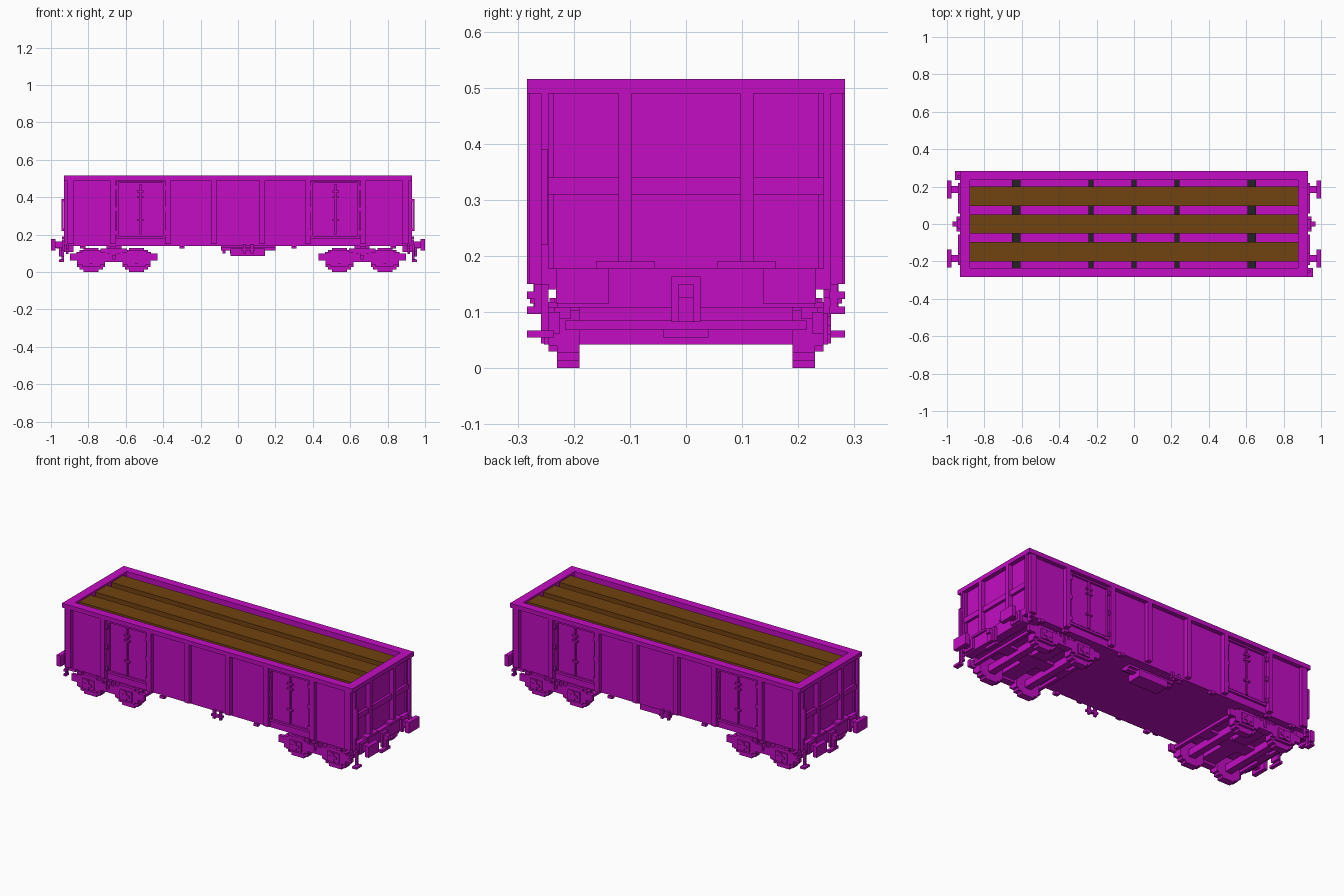
import bpy, bmesh

if "Cube" in bpy.data.objects:
    bpy.data.objects.remove(bpy.data.objects["Cube"])


def material(name, rgb):
    m = bpy.data.materials.new(name)
    m.use_nodes = True
    m.diffuse_color = (*rgb, 1)
    m.node_tree.nodes["Principled BSDF"].inputs["Base Color"].default_value = (*rgb, 1)
    return m


MAGENTA = material("magenta paint", (0.54, 0.004, 0.54))
BROWN = material("brown timber", (0.165, 0.055, 0.005))
DARK = material("dark bearer", (0.016, 0.016, 0.016))

# Ways to repeat a part, as sign pairs for x and y
ONCE = [(1, 1)]
ENDS = [(1, 1), (-1, 1)]
SIDES = [(1, 1), (1, -1)]
TURNED = [(1, 1), (-1, -1)]
CORNERS = ENDS + [(1, -1), (-1, -1)]


def part(name, boxes, copies=ONCE, mat=MAGENTA):
    """One object made of boxes, each given as ((x0, x1), (y0, y1), (z0, z1))."""
    bm = bmesh.new()
    for sx, sy in copies:
        for (x0, x1), (y0, y1), (z0, z1) in boxes:
            cube = bmesh.ops.create_cube(bm, size=1)
            for v in cube["verts"]:
                v.co = (sx * ((x0 + x1) / 2 + v.co.x * (x1 - x0)),
                        sy * ((y0 + y1) / 2 + v.co.y * (y1 - y0)),
                        (z0 + z1) / 2 + v.co.z * (z1 - z0))
    bmesh.ops.recalc_face_normals(bm, faces=bm.faces)
    mesh = bpy.data.meshes.new(name)
    bm.to_mesh(mesh)
    bm.free()
    mesh.materials.append(mat)
    obj = bpy.data.objects.new(name, mesh)
    bpy.context.collection.objects.link(obj)
    return obj


def around(c, half):
    return (c - half, c + half)


# Main dimensions
L, W, TOP = 0.93, 0.283, 0.515          # outer rim
WL, WW = 0.905, 0.258                   # wall faces
IL, IW = 0.878, 0.235                   # inner opening
FLOOR, RIM = 0.14, 0.49

# Body shell
part("floor", [((-WL, WL), (-WW, WW), (FLOOR, 0.165))])
part("side_walls", [((-WL, WL), (IW, WW), (FLOOR, RIM))], SIDES)
part("end_walls", [((IL, WL), (-IW, IW), (FLOOR, RIM))], ENDS)
part("top_rim_sides", [((-L, L), (IW, W), (RIM, TOP))], SIDES)
part("top_rim_ends", [((IL, L), (-IW, IW), (RIM, TOP))], ENDS)

# Side ribs, corner posts and end framing
part("side_ribs", [(around(x, 0.014), (WW, W), (0.15, RIM))
                   for x in (0.13, 0.375, 0.67)], CORNERS)
part("corner_posts", [((IL, L - 0.015), (IW, W - 0.004), (0.15, RIM)),
                      ((WL, L), (0.245, WW), (0.15, RIM))], CORNERS)
part("end_ribs", [((WL, L), around(0.108, 0.012), (0.11, RIM))], CORNERS)
part("end_crossbars", [((WL, L - 0.01), (-WW, WW), (0.31, 0.34))], ENDS)

# Double side doors with frames, hinges and latches
D0, D1, DM = 0.39, 0.65, 0.522
part("door_leaves", [((D0 + 0.015, DM - 0.003), (WW, 0.262), (0.2, 0.472)),
                     ((DM + 0.003, D1 - 0.015), (WW, 0.262), (0.2, 0.472))], CORNERS)
part("door_frames", [((D0, D0 + 0.012), (WW, 0.27), (0.18, 0.485)),
                     ((D1 - 0.012, D1), (WW, 0.27), (0.18, 0.485)),
                     ((D0, D1), (WW, 0.27), (0.18, 0.193)),
                     ((D0, D1), (WW, 0.27), (0.475, 0.485))], CORNERS)
part("door_hinges", [(around(x, 0.009), (WW, 0.278), around(z, 0.012))
                     for x in (D0, D1) for z in (0.21, 0.335, 0.45)], CORNERS)
part("door_latch", [(around(DM, 0.005), (WW, 0.272), (0.2, 0.472))]
     + [(around(DM, 0.018), (WW, 0.274), around(z, 0.005))
        for z in (0.28, 0.4, 0.43)], CORNERS)

# Headstocks, buffers and couplers
part("headstock", [((0.88, L), (-0.23, 0.23), (0.108, 0.178)),
                   ((WL, L), (0.23, 0.258), (0.14, 0.178)),
                   ((WL, L), (-0.258, -0.23), (0.14, 0.178))], ENDS)
part("headstock_shelf", [((WL, 0.94), (0.055, 0.16), (0.178, 0.19))], CORNERS)
part("buffers", [((0.975, 1), (0.137, 0.232), (0.115, 0.178)),
                 ((L, 0.975), (0.166, 0.202), (0.13, 0.163)),
                 ((L, 0.942), (0.15, 0.218), (0.115, 0.175))], CORNERS)
part("coupler", [((L, 0.945), (-0.026, 0.026), (0.082, 0.163)),
                 ((L, 0.97), (-0.013, 0.013), (0.125, 0.15)),
                 ((0.945, 0.958), (-0.013, 0.013), (0.082, 0.125)),
                 ((0.93, 0.95), (-0.04, 0.04), (0.055, 0.07))], ENDS)

# Shunter steps and grab rails at two opposite corners
part("corner_step", [((0.93, 0.958), (-W, -0.235), (0.055, 0.067)),
                     ((0.93, 0.943), (-0.258, -0.245), (0.055, 0.15))], TURNED)
part("grab_rail", [((0.932, 0.944), (-0.258, -0.246), (0.22, 0.39)),
                   ((WL, 0.944), (-0.258, -0.246), (0.22, 0.232)),
                   ((WL, 0.944), (-0.258, -0.246), (0.378, 0.39))], TURNED)
part("lower_brackets", [((WL, L - 0.01), (0.255, W), (0.097, 0.11)),
                        ((WL, L - 0.01), (0.257, 0.27), (0.097, 0.15)),
                        ((WL, L - 0.01), (0.255, W), (0.123, 0.137))], CORNERS)

# Lugs along the lower edge, brake lever and brake cylinder
part("lower_lugs", [(around(x, 0.014), (0.245, 0.268), (0.125, FLOOR))
                    for x in (0.3, 0.67, 0.83)], CORNERS)
part("brake_lever", [(around(x, 0.007), (-0.272, -0.258), (0.1, 0.15))
                     for x in (0.035, 0.075)]
     + [((0.02, 0.09), (-0.278, -0.258), (0.115, 0.127))], TURNED)
part("brake_cylinder", [((-0.04, 0.145), (0.13, 0.215), (0.085, 0.125)),
                        ((-0.09, 0.2), (0.16, 0.19), (0.115, 0.13)),
                        ((-0.09, 0.2), (0.14, 0.205), (0.128, FLOOR))])

# Bogies: stepped wheels, axles, axle boxes, frames and springs
BC, AX = 0.664, 0.121
axles = (BC - AX, BC + AX)
wheel_steps = [(0.04, 0, 0.13), (0.062, 0.013, 0.118), (0.075, 0.028, 0.103)]
part("wheels", [(around(a, h), (0.19, 0.23), (z0, z1))
                for a in axles for h, z0, z1 in wheel_steps], CORNERS)
part("axles", [(around(a, 0.02), (-0.19, 0.19), (0.042, 0.082)) for a in axles], ENDS)
box_steps = [(0.05, 0.03, 0.118), (0.075, 0.04, 0.108), (0.112, 0.062, 0.1)]
part("axle_boxes", [(around(a, h), (0.225, 0.245), (z0, z1))
                    for a in axles for h, z0, z1 in box_steps]
     + [(around(a, 0.038), (0.245, 0.253), (0.042, 0.098)) for a in axles]
     + [(around(a, 0.024), (0.253, 0.258), around(0.068, 0.008)) for a in axles]
     + [(around(a, 0.008), (0.253, 0.258), around(0.068, 0.024)) for a in axles], CORNERS)
part("bogie_frame", [(around(BC, 0.2), (0.205, 0.235), (0.088, 0.108)),
                     (around(BC, 0.06), (0.205, 0.245), (0.055, 0.07)),
                     (around(BC, 0.07), (0.15, 0.235), (0.108, 0.125))], CORNERS)
part("bogie_springs", [(around(BC + d, 0.006), (0.215, 0.243), (0.06, 0.125))
                       for d in (-0.04, -0.014, 0.014, 0.04)], CORNERS)
part("bogie_bolster", [(around(BC, 0.045), (-0.205, 0.205), (0.07, 0.108)),
                       (around(BC, 0.04), (-0.06, 0.06), (0.1, FLOOR)),
                       (around(BC, 0.2), (-0.04, 0.04), (0.068, 0.085))], ENDS)
part("bogie_crossbeams", [(around(BC + d, 0.01), (-0.215, 0.215), (0.068, 0.085))
                          for d in (-0.205, 0.205)], ENDS)

# Timber load resting on dark bearers
part("timber_load", [((-IL, IL), y, (0.19, 0.505))
                     for y in ((-0.2, -0.096), (-0.052, 0.052), (0.096, 0.2))], mat=BROWN)
part("load_bearers", [(around(x, h), (-IW, IW), (0.165, 0.19))
                      for x, h in ((0, 0.014), (0.23, 0.014), (-0.23, 0.014),
                                   (0.63, 0.023), (-0.63, 0.023))], mat=DARK)
